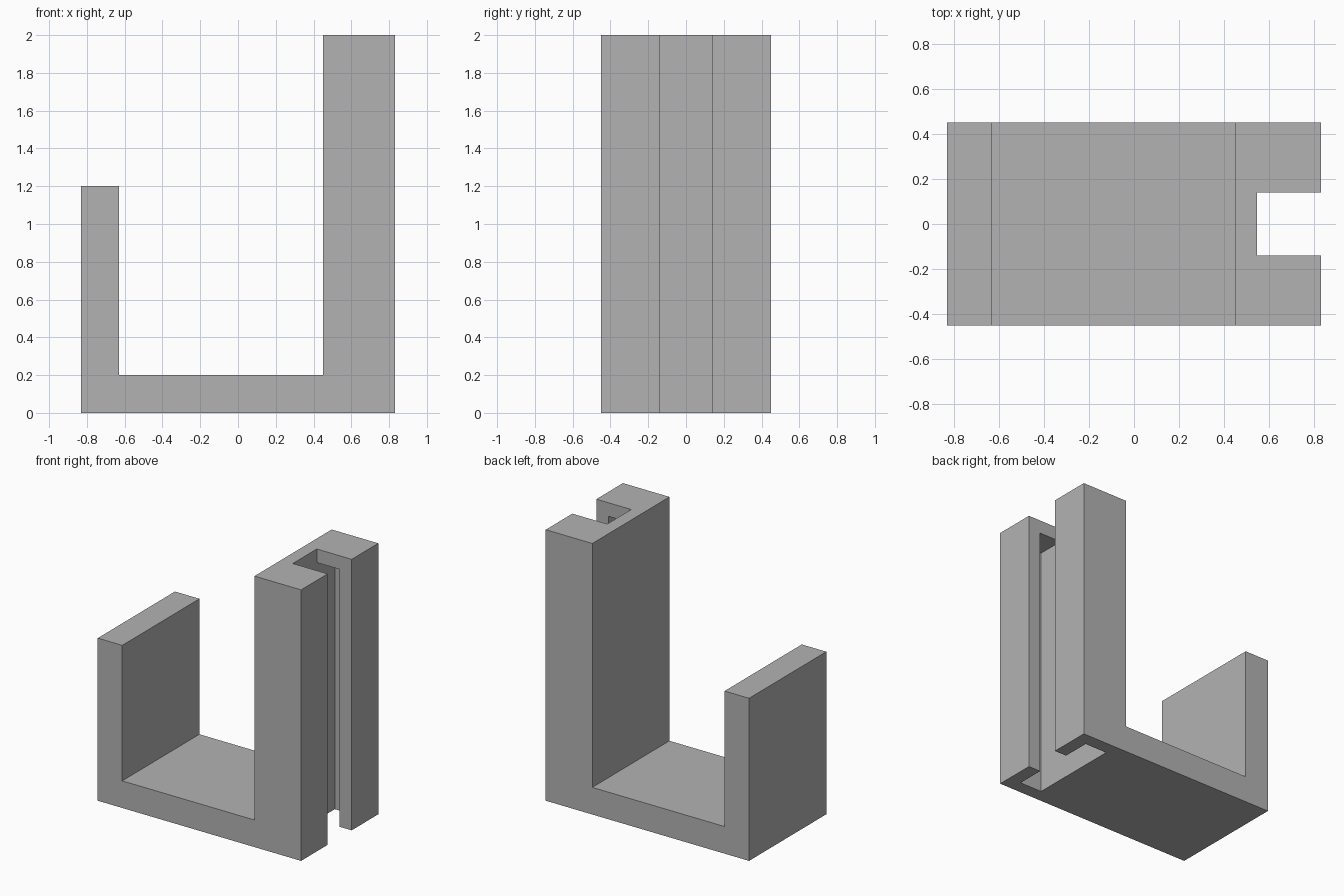
import bpy
import bmesh

if "Cube" in bpy.data.objects:
    bpy.data.objects.remove(bpy.data.objects["Cube"])

grey = bpy.data.materials.new("plain grey")
grey.diffuse_color = (0.45, 0.45, 0.45, 1.0)
grey.use_nodes = True
grey.node_tree.nodes["Principled BSDF"].inputs["Base Color"].default_value = grey.diffuse_color


def prism(name, profile, half_depth):
    """Extrude an x-z profile along y, centred on y = 0."""
    bm = bmesh.new()
    face = bm.faces.new([bm.verts.new((x, -half_depth, z)) for x, z in profile])
    new = bmesh.ops.extrude_face_region(bm, geom=[face])["geom"]
    verts = [v for v in new if isinstance(v, bmesh.types.BMVert)]
    bmesh.ops.translate(bm, verts=verts, vec=(0, 2 * half_depth, 0))
    bmesh.ops.recalc_face_normals(bm, faces=bm.faces)
    mesh = bpy.data.meshes.new(name)
    bm.to_mesh(mesh)
    bm.free()
    mesh.materials.append(grey)
    obj = bpy.data.objects.new(name, mesh)
    bpy.context.collection.objects.link(obj)
    return obj


def box_profile(x0, x1, z0, z1):
    return [(x0, z0), (x1, z0), (x1, z1), (x0, z1)]


# J-shaped hook: short lip, floor and tall back plate
hook = prism("hook_body", [
    (-0.83, 0), (0.83, 0), (0.83, 2), (0.45, 2),
    (0.45, 0.2), (-0.63, 0.2), (-0.63, 1.2), (-0.83, 1.2)], 0.45)

# Mounting slot: wide channel closed at the top, narrow mouth open all the way
channel = prism("channel_cutter", box_profile(0.545, 0.73, -0.1, 1.9), 0.35)
mouth = prism("mouth_cutter", box_profile(0.545, 0.95, -0.2, 2.2), 0.14)

for cutter in (channel, mouth):
    mod = hook.modifiers.new(cutter.name, 'BOOLEAN')
    mod.operation = 'DIFFERENCE'
    mod.solver = 'EXACT'
    mod.object = cutter
    cutter.hide_render = True
    cutter.display_type = 'WIRE'
